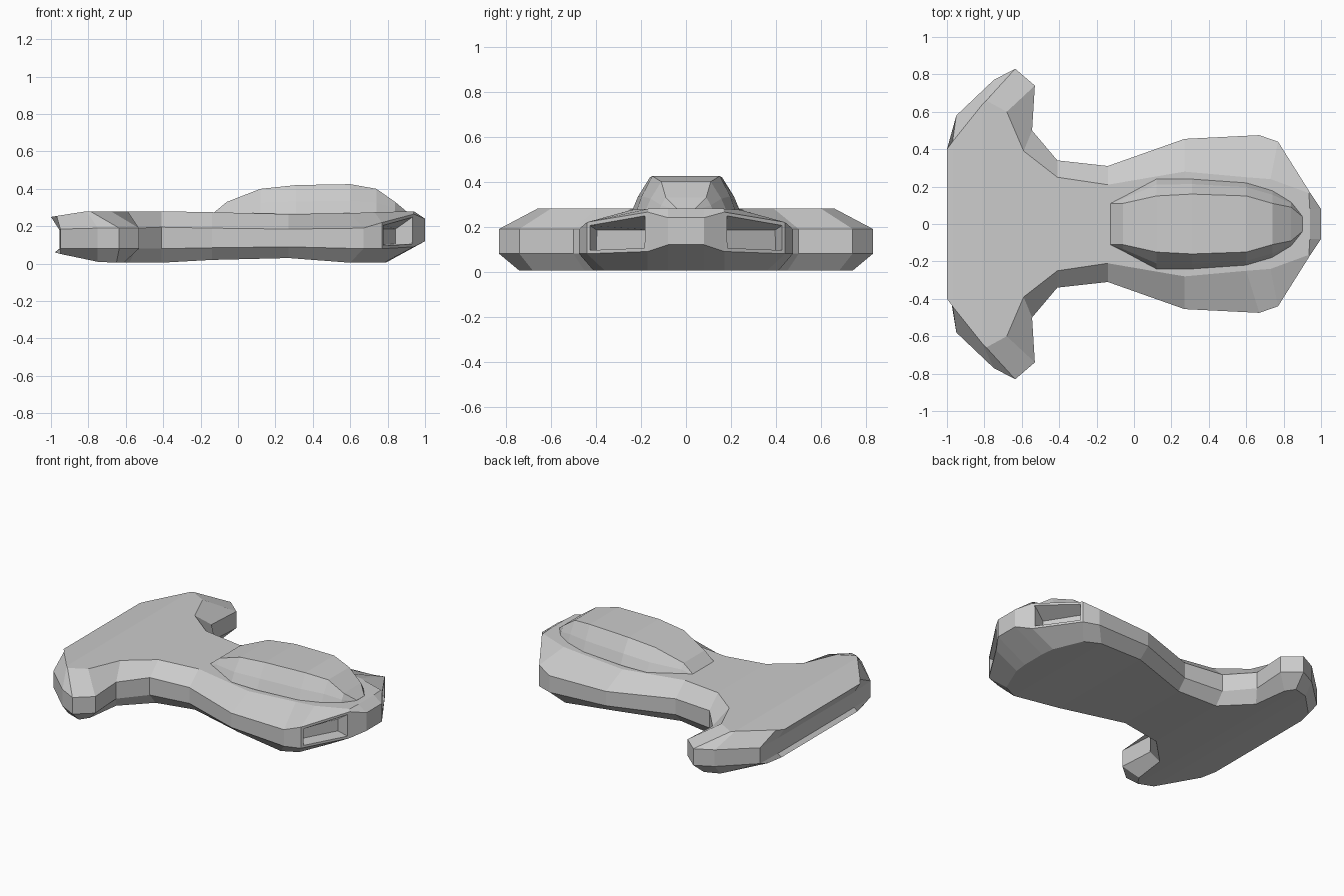
import bpy, bmesh
from mathutils import Vector

if "Cube" in bpy.data.objects:
    bpy.data.objects.remove(bpy.data.objects["Cube"])


def finish(name, bm):
    bmesh.ops.recalc_face_normals(bm, faces=bm.faces)
    me = bpy.data.meshes.new(name)
    bm.to_mesh(me)
    bm.free()
    ob = bpy.data.objects.new(name, me)
    bpy.context.collection.objects.link(ob)
    return ob


def mirrored_loop(bm, half):
    """Closed vertex loop from a +y half outline, nose to tail."""
    pts = half + [(x, -y, z) for x, y, z in reversed(half)]
    return [bm.verts.new(p) for p in pts]


def bridge(bm, a, b, closed=True):
    n = len(a)
    return [bm.faces.new((a[i], a[(i + 1) % n], b[(i + 1) % n], b[i]))
            for i in range(n if closed else n - 1)]


def cap(bm, loop):
    n = len(loop)
    for i in range(n // 2 - 1):
        bm.faces.new((loop[i], loop[i + 1], loop[n - 2 - i], loop[n - 1 - i]))


# Hull outlines, half side from nose to tail
# side band: x, y, lower z, upper z
band = [(1.0, .08, .12, .24), (.94, .17, .09, .265), (.77, .44, .08, .22),
        (.67, .475, .08, .19), (.27, .455, .09, .185), (-.14, .31, .085, .19),
        (-.41, .34, .08, .195), (-.545, .50, .08, .19), (-.53, .74, .08, .19),
        (-.635, .83, .08, .19), (-.75, .77, .08, .19), (-.95, .58, .08, .185),
        (-.955, .40, .08, .18)]
top = [(.94, .08, .28), (.935, .165, .28), (.73, .24, .275), (.6, .25, .27),
       (.27, .28, .265), (-.14, .21, .275), (-.41, .25, .28), (-.59, .39, .28),
       (-.68, .60, .28), (-.79, .66, .28), (-.81, .64, .28), (-.97, .44, .255),
       (-1.0, .40, .25)]
bottom = [(.79, .08, .005), (.78, .17, .005), (.70, .36, .005), (.6, .41, .005),
          (.27, .38, .03), (-.14, .25, .02), (-.41, .28, .005), (-.58, .45, .005),
          (-.61, .68, .005), (-.65, .74, .005), (-.75, .71, .01), (-.95, .50, .052),
          (-.98, .40, .06)]

bm = bmesh.new()
l_bottom = mirrored_loop(bm, bottom)
l_low = mirrored_loop(bm, [(x, y, a) for x, y, a, b in band])
l_high = mirrored_loop(bm, [(x, y, b) for x, y, a, b in band])
l_top = mirrored_loop(bm, top)
bridge(bm, l_bottom, l_low)
sides = bridge(bm, l_low, l_high)
bridge(bm, l_high, l_top)
cap(bm, l_bottom)
cap(bm, l_top)
bmesh.ops.recalc_face_normals(bm, faces=bm.faces)

# Recessed intakes in the two slanted nose faces
n = len(l_low)
for face in (sides[1], sides[n - 3]):
    bmesh.ops.inset_individual(bm, faces=[face], thickness=.022)
    s = 1 if face.calc_center_median().y > 0 else -1
    inner = bmesh.ops.extrude_discrete_faces(bm, faces=[face])["faces"][0]
    for v in inner.verts:
        v.co += Vector((-.09, -.03 * s, 0))
        v.co.z = min(v.co.z, .185)
finish("hull", bm)

# Canopy stations: x, half width at base, half width at top, top z
stations = [(-.13, .11, .11, .272), (-.06, .145, .11, .33), (.12, .24, .15, .40),
            (.31, .24, .16, .42), (.6, .22, .15, .425), (.74, .18, .11, .40),
            (.84, .12, .09, .33), (.9, .045, .04, .28)]
bm = bmesh.new()
rings = []
for x, w, t, z in stations:
    mid = (w + (t - w) * .33, .27 + (z - .27) * .42)
    half = [(w, .24), (w, .27), mid, (t, z)]
    pts = half + [(-y, h) for y, h in reversed(half)]
    rings.append([bm.verts.new((x, y, h)) for y, h in pts])
for a, b in zip(rings, rings[1:]):
    bridge(bm, a, b)
bm.faces.new(rings[0])
bm.faces.new(rings[-1])
finish("canopy", bm)
